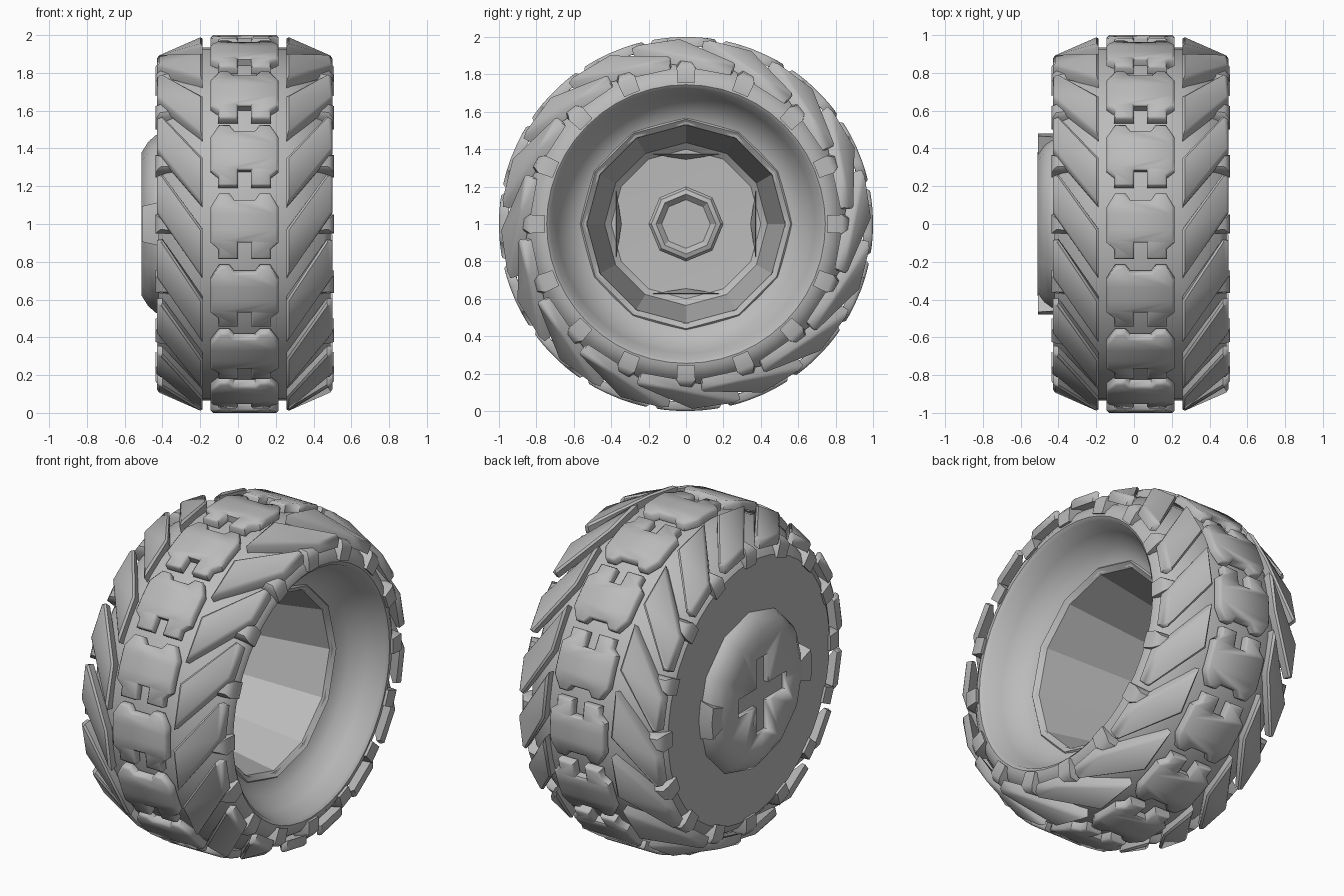
import bpy, bmesh, math
from mathutils import Vector, Matrix

if "Cube" in bpy.data.objects:
    bpy.data.objects.remove(bpy.data.objects["Cube"])

MID = 0.035          # tyre mid plane along the axle (x)
COUNT = 16           # tread repeats
PITCH = math.tau / COUNT

grey = bpy.data.materials.new("plain grey")
grey.use_nodes = True
grey.diffuse_color = (0.5, 0.5, 0.5, 1)
grey.node_tree.nodes["Principled BSDF"].inputs["Base Color"].default_value = (0.5, 0.5, 0.5, 1)


def wheel_point(x, r, a):
    """Axle position, radius, and angle measured from the front upwards."""
    return Vector((x, -r * math.cos(a), 1 + r * math.sin(a)))


def finish(name, bm, angle=35):
    bmesh.ops.recalc_face_normals(bm, faces=bm.faces)
    mesh = bpy.data.meshes.new(name)
    bm.to_mesh(mesh)
    bm.free()
    mesh.materials.append(grey)
    obj = bpy.data.objects.new(name, mesh)
    bpy.context.collection.objects.link(obj)
    bpy.ops.object.select_all(action='DESELECT')
    obj.select_set(True)
    bpy.context.view_layer.objects.active = obj
    bpy.ops.object.shade_smooth_by_angle(angle=math.radians(angle))
    return obj


def lathe(name, profile, sides, angle=35):
    """Revolve an (x, r) profile about the axle."""
    bm = bmesh.new()
    rings = [[bm.verts.new(wheel_point(x, max(r, 0.0001), math.tau * i / sides))
              for i in range(sides)] for x, r in profile]
    for a, b in zip(rings, rings[1:]):
        for i in range(sides):
            j = (i + 1) % sides
            bm.faces.new((a[i], a[j], b[j], b[i]))
    bmesh.ops.remove_doubles(bm, verts=bm.verts, dist=0.001)
    return finish(name, bm, angle)


def tread(name, outline, top, depth, bevel, sides=(1,), cuts=()):
    """Extrude an (offset from mid, arc) outline, wrap it round the tyre and repeat it."""
    block = bmesh.new()
    face = block.faces.new([block.verts.new((u, s, 0)) for u, s in outline])
    up = bmesh.ops.extrude_face_region(block, geom=[face])["geom"]
    lid = [v for v in up if isinstance(v, bmesh.types.BMVert)]
    bmesh.ops.translate(block, verts=lid, vec=(0, 0, depth))
    rim = [e for e in block.edges if all(v in lid for v in e.verts)]
    bmesh.ops.bevel(block, geom=rim, offset=bevel, segments=1, affect='EDGES')
    for s in cuts:
        bmesh.ops.bisect_plane(block, geom=block.verts[:] + block.edges[:] + block.faces[:],
                               plane_co=(0, s, 0), plane_no=(0, 1, 0))
    bm = bmesh.new()
    for side in sides:
        for k in range(COUNT):
            made = {v: bm.verts.new(wheel_point(MID + side * v.co.x,
                                                top(v.co.x) - depth + v.co.z,
                                                v.co.y + k * PITCH)) for v in block.verts}
            for f in block.faces:
                bm.faces.new([made[v] for v in f.verts])
    block.free()
    return finish(name, bm, 50)


def wedge(bm, near, far):
    """Solid between two matching rings of (x, r, angle) points."""
    a, b = ([bm.verts.new(wheel_point(*p)) for p in ring] for ring in (near, far))
    bm.faces.new(a)
    bm.faces.new(b)
    for i in range(len(a)):
        j = (i + 1) % len(a)
        bm.faces.new((a[i], a[j], b[j], b[i]))


# Tyre carcass with closed back and dished front opening
lathe("tyre_body", [(-0.42, 0), (-0.42, 0.77), (-0.385, 0.82), (-0.19, 0.935), (0.26, 0.935),
                    (0.455, 0.82), (0.485, 0.775), (0.49, 0.745), (0.475, 0.725), (0.38, 0.69),
                    (0.30, 0.63), (0.26, 0.57), (0.25, 0.53)], 48)

# Twelve sided rim well and its floor
lathe("rim_well", [(0.25, 0.575), (0.265, 0.56), (0.24, 0.53), (-0.32, 0.435),
                   (-0.35, 0.40), (-0.36, 0)], 12, 25)

# Axle socket inside the well
lathe("axle_boss", [(-0.37, 0.20), (-0.25, 0.20), (-0.23, 0.185), (-0.22, 0.16),
                    (-0.25, 0.13), (-0.25, 0)], 8, 25)

# Centre tread blocks, notched at both ends
half = [(0.035, -0.10), (0.035, -0.19), (0.14, -0.19), (0.14, -0.135), (0.18, -0.10),
        (0.18, 0.09), (0.135, 0.165), (0.08, 0.165), (0.055, 0.13)]
tread("centre_tread", half + [(-u, s) for u, s in reversed(half)], lambda u: 1.0, 0.05, 0.012,
      cuts=(-0.1, -0.03, 0.05))

# Slanted straight-edged shoulder lugs on both sides
tread("shoulder_lugs", [(0.222, -0.30), (0.222, -0.03), (0.435, 0.30), (0.465, 0.29), (0.465, 0.07)],
      lambda u: 0.995 - (u - 0.22) * 0.43, 0.06, 0.012, (1, -1))

# Small side wall knobs
tread("sidewall_knobs", [(0.36, -0.06), (0.36, 0.06), (0.472, 0.06), (0.472, -0.06)],
      lambda u: 0.878 - max(0, u - 0.38) * 0.2, 0.105, 0.025, (1, -1))

# Hub cap on the closed side, with a cross shaped recess
hub = lathe("hub_cap", [(-0.40, 0), (-0.40, 0.475), (-0.435, 0.47), (-0.475, 0.435),
                        (-0.51, 0.38), (-0.51, 0)], 12)
bm = bmesh.new()
arm, reach = 0.055, 0.23
quarter = [(arm, arm), (arm, reach), (-arm, reach)]
pts = [Matrix.Rotation(math.pi / 2 * q, 2) @ Vector(p) for q in range(4) for p in quarter]
face = bm.faces.new([bm.verts.new((-0.48, p.x, 1 + p.y)) for p in pts])
up = bmesh.ops.extrude_face_region(bm, geom=[face])["geom"]
bmesh.ops.translate(bm, verts=[v for v in up if isinstance(v, bmesh.types.BMVert)], vec=(-0.1, 0, 0))
cutter = finish("cross_cutter", bm)
cutter.hide_render = True
cutter.hide_viewport = True
cut = hub.modifiers.new("cross recess", 'BOOLEAN')
cut.object = cutter
cut.operation = 'DIFFERENCE'
cut.solver = 'EXACT'

# Four pointed clips around the well floor
bm = bmesh.new()
for q in range(4):
    a = q * math.pi / 2
    wedge(bm, [(-0.37, 0.345, a), (-0.37, 0.415, a + 0.44), (-0.37, 0.415, a - 0.44)],
          [(-0.35, 0.345, a), (-0.30, 0.41, a + 0.44), (-0.30, 0.41, a - 0.44)])
finish("inner_clips", bm)

# Rim clips filling the hub cap edge front and rear
bm = bmesh.new()
for a in (0, math.pi):
    edge = [(0.37, -0.2), (0.475, -0.25), (0.478, 0), (0.475, 0.25), (0.37, 0.2), (0.37, 0)]
    wedge(bm, [(-0.41, r, a + t) for r, t in edge], [(-0.508, r, a + t * 0.8) for r, t in edge])
finish("outer_clips", bm)
